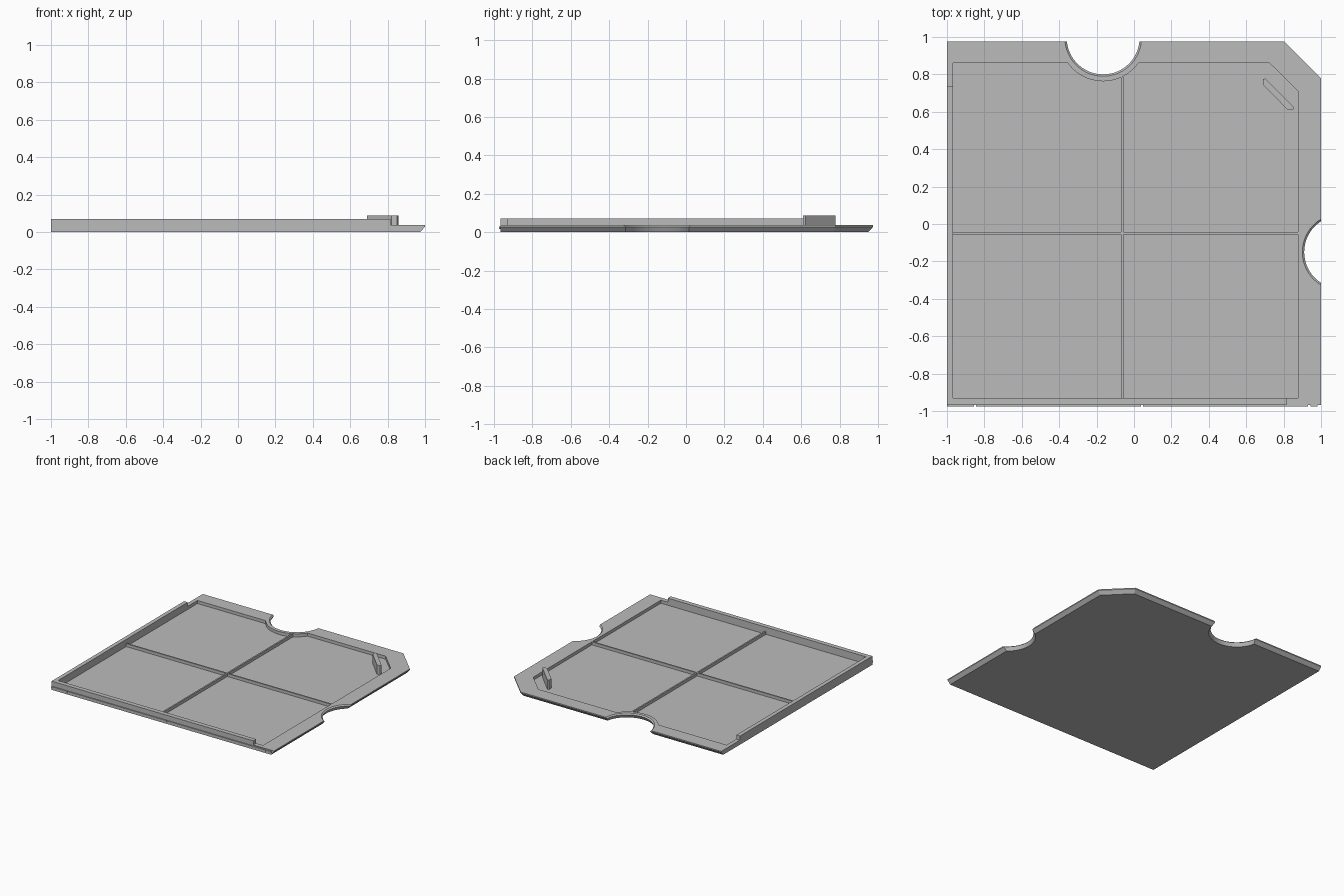
import bpy, bmesh, math

cube = bpy.data.objects.get("Cube")
if cube:
    bpy.data.objects.remove(cube, do_unlink=True)

grey = bpy.data.materials.new("plain_grey")
grey.use_nodes = True
colour = (0.5, 0.5, 0.5, 1)
grey.diffuse_color = colour
grey.node_tree.nodes["Principled BSDF"].inputs["Base Color"].default_value = colour

HALF_Y = 0.975
TOP, FLOOR, WALL = 0.037, 0.012, 0.07


def loft(name, rings):
    """Solid skinned through (z, outline) rings of equal point count."""
    bm = bmesh.new()
    loops = [[bm.verts.new((x, y, z)) for x, y in pts] for z, pts in rings]
    for a, b in zip(loops, loops[1:]):
        for i in range(len(a)):
            j = (i + 1) % len(a)
            bm.faces.new((a[i], a[j], b[j], b[i]))
    bm.faces.new(loops[0][::-1])
    bm.faces.new(loops[-1])
    bmesh.ops.recalc_face_normals(bm, faces=bm.faces)
    me = bpy.data.meshes.new(name)
    bm.to_mesh(me)
    bm.free()
    me.materials.append(grey)
    ob = bpy.data.objects.new(name, me)
    bpy.context.collection.objects.link(ob)
    return ob


def box(name, x0, x1, y0, y1, z0, z1):
    pts = [(x0, y0), (x1, y0), (x1, y1), (x0, y1)]
    return loft(name, [(z0, pts), (z1, pts)])


def arc(cx, cy, r, mid, half, n=28):
    """Clockwise arc bulging toward the angle mid."""
    return [(cx + r * math.cos(mid + half * (1 - 2 * i / n)),
             cy + r * math.sin(mid + half * (1 - 2 * i / n))) for i in range(n + 1)]


def plate_outline(inset, r):
    """Plate with two finger notches and a cut corner."""
    right, back = 1 - inset, HALF_Y - inset
    side_cx, back_cy = 1.105, 0.995
    side = arc(side_cx, -0.15, r, math.pi, math.acos((side_cx - right) / r))
    rear = arc(-0.165, back_cy, r, -math.pi / 2, math.acos((back_cy - back) / r))
    # arcs run clockwise, so the notch reads in outline order
    return ([(-1, -HALF_Y + 0.008), (right, -HALF_Y + 0.008)] + side[::-1][::-1][::-1][::-1][::1]
            [::(1 if side[0][1] < side[-1][1] else -1)]
            + [(right, 0.78 - inset * 0.4), (0.805 - inset * 0.4, back)]
            + rear[::(1 if rear[0][0] > rear[-1][0] else -1)]
            + [(-1, back)])


# base plate: sloped underside on the free edges, lip inside the notches
plate = loft("base_plate", [
    (0.0, plate_outline(0.025, 0.21)),
    (0.028, plate_outline(0.0, 0.195)),
    (TOP, plate_outline(0.0, 0.205)),
])

# recessed floor, curving around the rear notch
bend = arc(-0.165, 0.995, 0.232, -math.pi / 2, math.acos(0.135 / 0.232))
recess = [(-0.967, -0.93), (0.877, -0.93), (0.877, 0.71), (0.725, 0.86)] + bend + [(-0.967, 0.86)]
cutter = loft("recess_cutter", [(FLOOR, recess), (0.2, recess)])
cutter.hide_render = True
cutter.hide_set(True)
cut = plate.modifiers.new("recess", "BOOLEAN")
cut.operation = "DIFFERENCE"
cut.solver = "EXACT"
cut.object = cutter
bpy.context.view_layer.update()
mesh = bpy.data.meshes.new_from_object(plate.evaluated_get(bpy.context.evaluated_depsgraph_get()))
plate.modifiers.clear()
plate.data = mesh
bpy.data.objects.remove(cutter, do_unlink=True)

# raised walls on the front and left
wall = [(-1, -HALF_Y + 0.008), (0.815, -HALF_Y + 0.008), (0.815, -0.93), (-0.967, -0.93),
        (-0.967, 0.735), (-1, 0.735)]
loft("raised_walls", [(TOP - 0.002, wall), (WALL, wall)])

# front snap beads, with small gaps between them
for i, (x0, x1) in enumerate([(-1, -0.855), (-0.845, 0.038), (0.048, 0.93), (0.945, 0.98)]):
    box(f"front_bead_{i}", x0, x1, -HALF_Y, -HALF_Y + 0.01, 0.016, 0.03)

# dividing ribs
box("long_rib", -0.967, 0.877, -0.056, -0.044, FLOOR - 0.002, TOP - 0.001)
for name, y0, y1 in (("front_rib", -0.93, -0.056), ("rear_rib", -0.044, 0.785)):
    box(name, -0.069, -0.057, y0, y1, FLOOR - 0.002, TOP - 0.001)

# diagonal grip fin near the cut corner
fin = [(0.69, 0.745), (0.82, 0.612), (0.85, 0.61), (0.857, 0.622), (0.703, 0.778), (0.69, 0.775)]
loft("grip_fin", [(FLOOR - 0.002, fin), (0.088, fin)])
